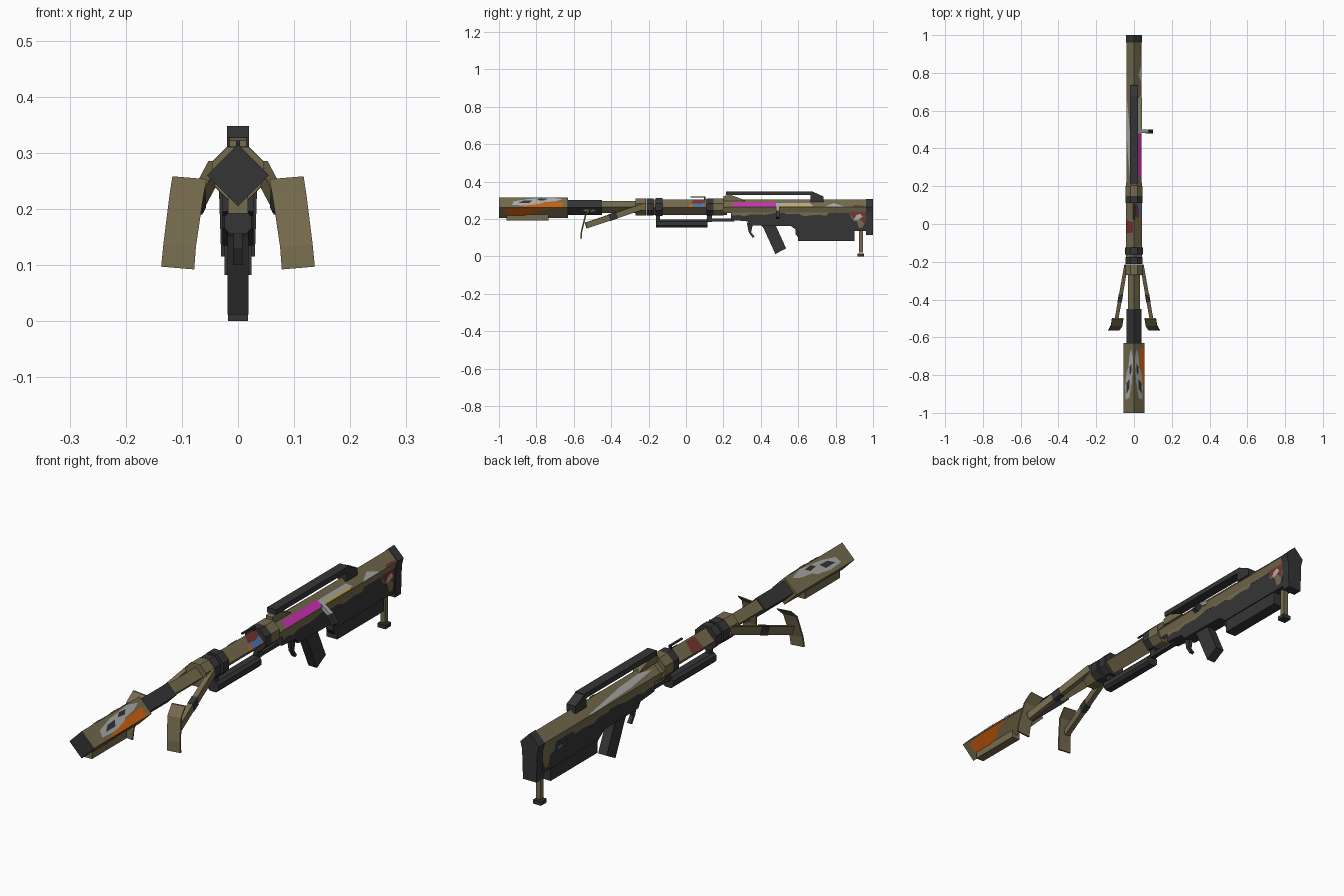
import bpy, bmesh, math
from mathutils import Vector

if "Cube" in bpy.data.objects:
    bpy.data.objects.remove(bpy.data.objects["Cube"], do_unlink=True)


def material(name, r, g, b):
    m = bpy.data.materials.new(name)
    m.use_nodes = True
    m.diffuse_color = (r, g, b, 1)
    m.node_tree.nodes["Principled BSDF"].inputs["Base Color"].default_value = (r, g, b, 1)
    return m


OLIVE = material("olive", .178, .147, .075)
DARK = material("charcoal", .036, .036, .036)
GREY = material("light grey", .42, .42, .41)
ORANGE = material("orange", .62, .12, .004)
RED = material("dull red", .18, .034, .026)
BLUE = material("blue", .05, .18, .55)
PINK = material("magenta", .62, .03, .46)
YELLOW = material("yellow", .62, .42, .01)


def finish(name, bm, mats):
    bmesh.ops.recalc_face_normals(bm, faces=bm.faces)
    me = bpy.data.meshes.new(name)
    bm.to_mesh(me)
    bm.free()
    for m in mats:
        me.materials.append(m)
    ob = bpy.data.objects.new(name, me)
    bpy.context.scene.collection.objects.link(ob)
    return ob


def loft(name, rings, mat):
    """Closed solid through matching rings of points."""
    bm = bmesh.new()
    vs = [[bm.verts.new(p) for p in ring] for ring in rings]
    for a, b in zip(vs, vs[1:]):
        for i in range(len(a)):
            j = (i + 1) % len(a)
            bm.faces.new((a[i], a[j], b[j], b[i]))
    bm.faces.new(vs[0])
    bm.faces.new(vs[-1])
    return finish(name, bm, [mat])


def along_y(name, section, y0, y1, mat):
    return loft(name, [[(x, y, z) for x, z in section] for y in (y0, y1)], mat)


def side(name, profile, hw, mat):
    return loft(name, [[(x, y, z) for y, z in profile] for x in (-hw, hw)], mat)


def box(name, hw, y0, y1, z0, z1, mat):
    return side(name, [(y0, z0), (y1, z0), (y1, z1), (y0, z1)], hw, mat)


def ring(n, r, zc, turn=0.0):
    return [(r * math.cos(turn + i * math.tau / n), zc + r * math.sin(turn + i * math.tau / n))
            for i in range(n)]


def diamond(name, r, y0, y1, mat, zc=.262):
    return along_y(name, ring(4, r, zc), y0, y1, mat)


def collar(name, r, y0, y1, mat):
    return along_y(name, ring(8, r, .264, math.pi / 8), y0, y1, mat)


def beam(name, p0, p1, w, h, mat):
    """Rectangular bar between two points."""
    p0, p1 = Vector(p0), Vector(p1)
    d = (p1 - p0).normalized()
    u = d.cross(Vector((0, 0, 1))).normalized() * w / 2
    v = u.cross(d).normalized() * h / 2
    return loft(name, [[p + u + v, p - u + v, p - u - v, p + u - v] for p in (p0, p1)], mat)


def patch(name, s, pts, mat, r=.04, zc=.262, flat=None, lift=.002):
    """Painted area given in side view, laid on a slanted or flat side."""
    bm = bmesh.new()
    f = bm.faces.new([bm.verts.new((s * ((flat if flat else r - abs(z - zc)) + lift), y,
                                    z + (0 if flat else math.copysign(lift, z - zc))))
                      for y, z in pts])
    f.normal_update()
    wrong = f.normal.x * s < 0
    ob = finish(name, bm, [mat])
    if (ob.data.polygons[0].normal.x * s < 0):
        ob.data.flip_normals()
    return ob


# Suppressor with a dark muzzle face
sup = diamond("suppressor", .055, -1, -.63, OLIVE, .26)
sup.data.materials.append(DARK)
for p in sup.data.polygons:
    if p.normal.y < -.9:
        p.material_index = 1
box("suppressor_strip", .018, -.96, -.735, .192, .225, OLIVE)
S = dict(r=.055, zc=.26)
patch("orange_upper", 1, [(-.9, .261), (-.86, .268), (-.76, .283), (-.66, .289), (-.655, .261)], ORANGE, **S)
patch("orange_lower", 1, [(-.97, .25), (-.9, .259), (-.72, .259), (-.80, .245), (-.82, .23),
                          (-.9, .215), (-.96, .222)], ORANGE, **S)
for s in (1, -1):
    patch("grey_blotch", s, [(-.93, .273), (-.92, .292), (-.84, .305), (-.72, .313), (-.66, .303), (-.7, .292),
                             (-.76, .287), (-.79, .277), (-.86, .27)], GREY, **S)
    patch("dark_blotch_front", s, [(-.9, .28), (-.87, .294), (-.82, .296), (-.84, .28)], DARK, lift=.004, **S)
    patch("dark_blotch_rear", s, [(-.8, .297), (-.78, .307), (-.74, .305), (-.76, .294)], DARK, lift=.004, **S)

# Barrel sections and collars
diamond("barrel_sleeve", .04, -.63, -.45, DARK)
patch("sleeve_blotch", 1, [(-.56, .25), (-.5, .255), (-.48, .245), (-.52, .238)], GREY)
diamond("front_barrel", .032, -.45, -.26, OLIVE, .264)
collar("bipod_collar", .05, -.27, -.215, OLIVE)
collar("ring_front", .049, -.212, -.175, DARK)
diamond("ring_gap", .042, -.18, -.155, OLIVE)
collar("ring_rear", .051, -.162, -.125, DARK)
diamond("barrel", .042, -.13, .22, OLIVE)
collar("barrel_ring", .05, .11, .147, DARK)
collar("receiver_ring", .05, .147, .2, OLIVE)
B = dict(r=.042)
patch("barrel_red", 1, [(.03, .282), (.04, .302), (.1, .302), (.105, .285), (.07, .279)], RED, **B)
patch("barrel_blue", 1, [(.035, .264), (.04, .281), (.07, .278), (.1, .284), (.1, .268), (.07, .264)], BLUE, **B)
patch("barrel_orange", 1, [(.015, .263), (.02, .277), (.036, .28), (.034, .263)], ORANGE, **B)
patch("barrel_red_band", -1, [(-.05, .264), (-.045, .3), (.01, .3), (.02, .264)], RED, **B)

# Front sight wire
box("sight_wire", .004, .025, .105, .316, .321, DARK)
box("sight_post", .004, .095, .105, .295, .318, DARK)

# Bipod: legs, sleeves and curved feet
for s, label in ((1, "left"), (-1, "right")):
    a, b = Vector((s * .042, -.22, .27)), Vector((s * .098, -.535, .165))
    beam(label + "_bipod_leg", a, b, .02, .032, OLIVE)
    beam(label + "_bipod_sleeve", a.lerp(b, .48), a.lerp(b, .6), .023, .035, DARK)
    rows = [(-.505, .258, .056, .117), (-.54, .225, .062, .122),
            (-.562, .137, .075, .133), (-.565, .097, .078, .137)]
    loft(label + "_bipod_foot", [[(s * x0, y, z - .005), (s * x1, y, z), (s * x1, y + .007, z),
                                  (s * x0, y + .007, z - .005)] for y, z, x0, x1 in rows], OLIVE)

# Under-barrel tube and its mounts
along_y("under_tube", [(.024, .165), (.024, .186), (.014, .196), (-.014, .196), (-.024, .186),
                       (-.024, .165), (-.014, .155), (.014, .155)], -.16, .115, DARK)
box("tube_front_mount", .01, -.16, -.14, .185, .235, DARK)
box("tube_rear_mount", .01, .112, .14, .185, .235, DARK)
box("tube_rod", .01, .11, .26, .187, .202, DARK)

# Receiver and stock
along_y("receiver", [(0, .303), (.04, .263), (.029, .232), (-.029, .232), (-.04, .263)], .2, .965, OLIVE)
side("stock_body", [(.24, .24), (.24, .195), (.33, .187), (.345, .165), (.56, .162), (.6, .135),
                    (.965, .135), (.965, .24)], .028, DARK)
along_y("butt_plate", [(0, .306), (.042, .264), (.034, .235), (.03, .115), (-.03, .115),
                       (-.034, .235), (-.042, .264)], .962, 1, DARK)
box("magazine", .024, .6, .9, .082, .16, DARK)
side("magazine_lip", [(.585, .165), (.585, .12), (.6, .1), (.61, .165)], .015, DARK)

# Grip and trigger
side("grip", [(.395, .175), (.475, .175), (.535, .043), (.478, .012), (.415, .15)], .019, DARK)
side("trigger", [(.325, .18), (.36, .18), (.348, .13), (.366, .105), (.355, .1), (.335, .13)], .008, DARK)

# Rear support leg
box("support_leg", .01, .925, .945, .02, .15, OLIVE)
box("support_foot", .018, .917, .953, 0, .016, DARK)

# Carry handle
box("handle_bar", .02, .215, .68, .327, .348, DARK)
side("handle_front_post", [(.2, .295), (.32, .295), (.3, .306), (.235, .33), (.2, .322)], .015, OLIVE)
side("handle_rear_post", [(.665, .29), (.735, .29), (.735, .32), (.68, .345), (.665, .34)], .02, DARK)

# Bolt and handle
beam("bolt_arm", (.03, .49, .268), (.075, .49, .235), .018, .016, GREY)
beam("bolt_knob", (.07, .49, .239), (.093, .49, .205), .02, .02, DARK)
R = dict(r=.04, zc=.263)
patch("magenta_panel", 1, [(.25, .264), (.25, .286), (.48, .286), (.48, .264)], PINK, **R)
patch("bolt_panel", 1, [(.48, .268), (.48, .284), (.66, .284), (.68, .268)], GREY, **R)
patch("yellow_strip", 1, [(.5, .264), (.5, .269), (.67, .269), (.67, .264)], YELLOW, lift=.003, **R)
patch("grey_wedge", 1, [(.74, .264), (.79, .282), (.85, .264)], GREY, **R)
patch("grey_streak", -1, [(.25, .282), (.32, .292), (.45, .287), (.68, .266), (.66, .264), (.4, .27)], GREY, **R)

# Ragged camouflage edge and stock blotches
for s in (1, -1):
    patch("camo_edge_front", s, [(.245, .238), (.245, .217), (.28, .222), (.31, .214), (.35, .225),
                                 (.42, .222), (.48, .232), (.48, .238)], OLIVE, flat=.028)
    patch("camo_edge_rear", s, [(.52, .238), (.54, .225), (.6, .228), (.63, .215), (.7, .222),
                                (.75, .218), (.77, .238)], OLIVE, flat=.028)
    patch("camo_stock", s, [(.87, .238), (.885, .2), (.91, .195), (.925, .15), (.945, .155),
                            (.96, .19), (.96, .238)], OLIVE, flat=.028)
patch("stock_red", 1, [(.87, .238), (.89, .205), (.93, .2), (.955, .175), (.96, .238)], RED, flat=.028, lift=.004)
patch("stock_grey", 1, [(.895, .19), (.91, .22), (.93, .228), (.945, .212), (.92, .195)], GREY, flat=.028, lift=.006)
patch("receiver_red", 1, [(.89, .264), (.9, .272), (.95, .27), (.96, .264)], RED, **R)
patch("stock_blue", -1, [(.83, .2), (.84, .215), (.87, .21), (.86, .195)], BLUE, flat=.028, lift=.004)
patch("stock_red_spot", -1, [(.8, .2), (.81, .215), (.83, .21), (.83, .198)], RED, flat=.028, lift=.004)
